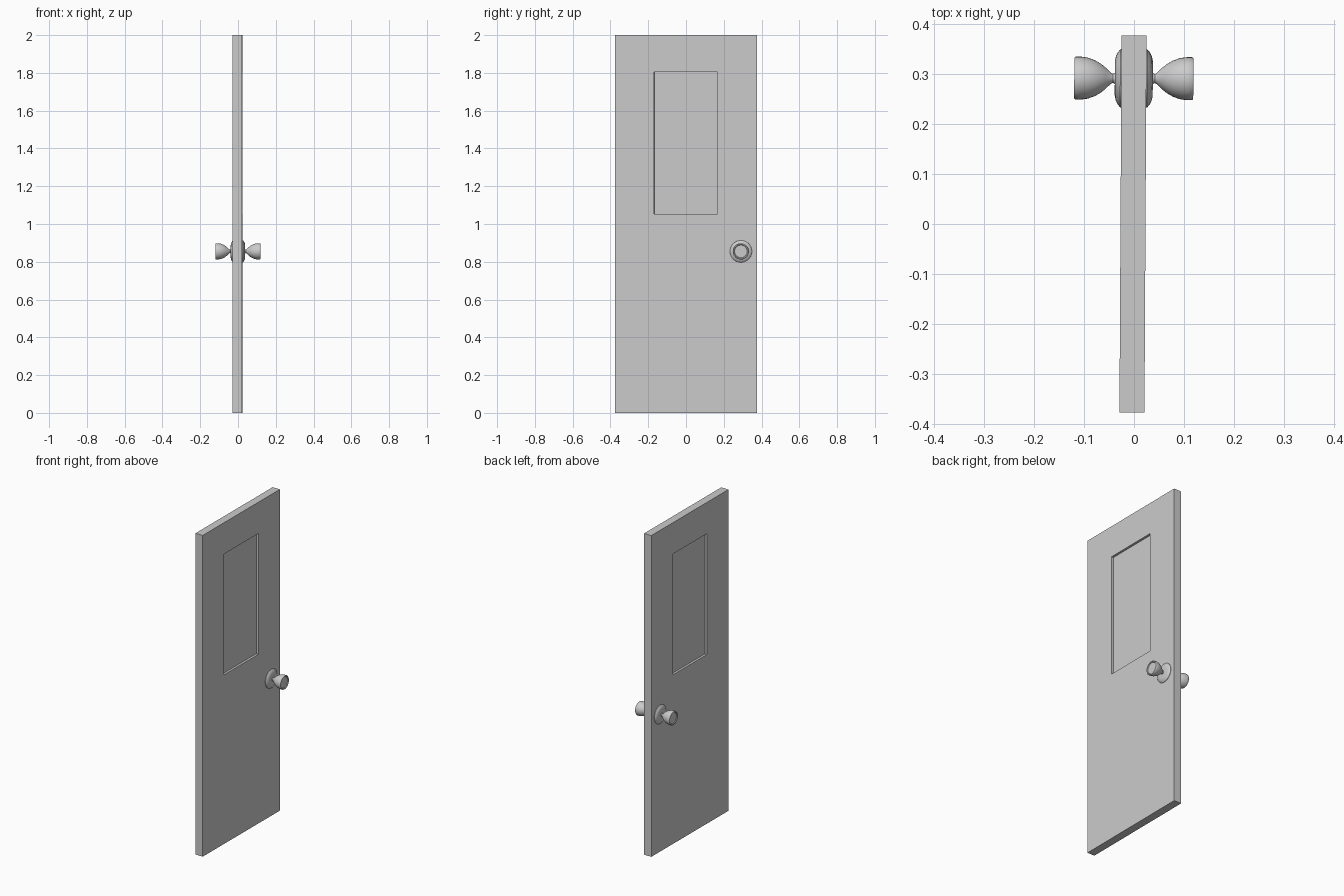
import bpy
import bmesh
import math
from mathutils import Matrix, Vector

if "Cube" in bpy.data.objects:
    bpy.data.objects.remove(bpy.data.objects["Cube"])

grey = bpy.data.materials.new("plain_grey")
grey.use_nodes = True
colour = (0.6, 0.6, 0.6, 1)
grey.diffuse_color = colour
grey.node_tree.nodes["Principled BSDF"].inputs["Base Color"].default_value = colour

# The whole door stands very slightly ajar
SWING = Matrix.Translation((-0.002, 0, 0)) @ Matrix.Rotation(-0.0055, 4, "Z")
HALF_THICK = 0.025
RECESS = 0.014


def finish(name, bm, place=Matrix()):
    bmesh.ops.recalc_face_normals(bm, faces=bm.faces)
    mesh = bpy.data.meshes.new(name)
    bm.to_mesh(mesh)
    bm.free()
    mesh.materials.append(grey)
    obj = bpy.data.objects.new(name, mesh)
    obj.matrix_world = SWING @ place
    bpy.context.collection.objects.link(obj)
    return obj


# Door slab: a chain of rectangles from one recessed panel round to the other
def rectangle(bm, x, y0, y1, z0, z1):
    return [bm.verts.new((x, y, z)) for y, z in ((y0, z0), (y1, z0), (y1, z1), (y0, z1))]


panel = (-0.168, 0.166, 1.053, 1.805)
outer = (-0.377, 0.377, 0, 2)
bm = bmesh.new()
deep = HALF_THICK - RECESS
chain = [(-deep, panel), (-HALF_THICK, panel), (-HALF_THICK, outer),
         (HALF_THICK, outer), (HALF_THICK, panel), (deep, panel)]
loops = [rectangle(bm, x, *size) for x, size in chain]
for a, b in zip(loops, loops[1:]):
    for i in range(4):
        j = (i + 1) % 4
        bm.faces.new((a[i], a[j], b[j], b[i]))
bm.faces.new(loops[0])
bm.faces.new(loops[-1])
finish("door_slab", bm)


# Turned parts: (distance along x, radius) profiles spun about the x axis
def turned(name, profile, side):
    bm = bmesh.new()
    verts = [bm.verts.new((x, 0, r)) for x, r in profile]
    edges = [bm.edges.new(pair) for pair in zip(verts, verts[1:])]
    bmesh.ops.spin(bm, geom=verts + edges, cent=Vector(), axis=(1, 0, 0),
                   angle=math.tau, steps=32, use_duplicate=False)
    bmesh.ops.remove_doubles(bm, verts=bm.verts, dist=0.00005)
    place = Matrix.Translation((0, 0.291, 0.855))
    if side < 0:
        place = place @ Matrix.Rotation(math.pi, 4, "Z")
    obj = finish(name, bm, place)
    bpy.ops.object.select_all(action="DESELECT")
    obj.select_set(True)
    bpy.context.view_layer.objects.active = obj
    bpy.ops.object.shade_smooth_by_angle(angle=math.radians(35))


rosette = [(0.02, 0), (0.02, 0.059), (0.027, 0.058), (0.032, 0.052),
           (0.036, 0.044), (0.038, 0.034), (0.038, 0)]
knob = [(0.034, 0), (0.034, 0.013), (0.042, 0.009), (0.047, 0.012),
        (0.056, 0.021), (0.066, 0.029), (0.078, 0.036), (0.092, 0.041),
        (0.106, 0.043), (0.116, 0.043), (0.119, 0.041), (0.119, 0.036),
        (0.115, 0.033), (0.115, 0)]
for label, side in (("left", 1), ("right", -1)):
    turned(label + "_rosette", rosette, side)
    turned(label + "_knob", knob, side)
